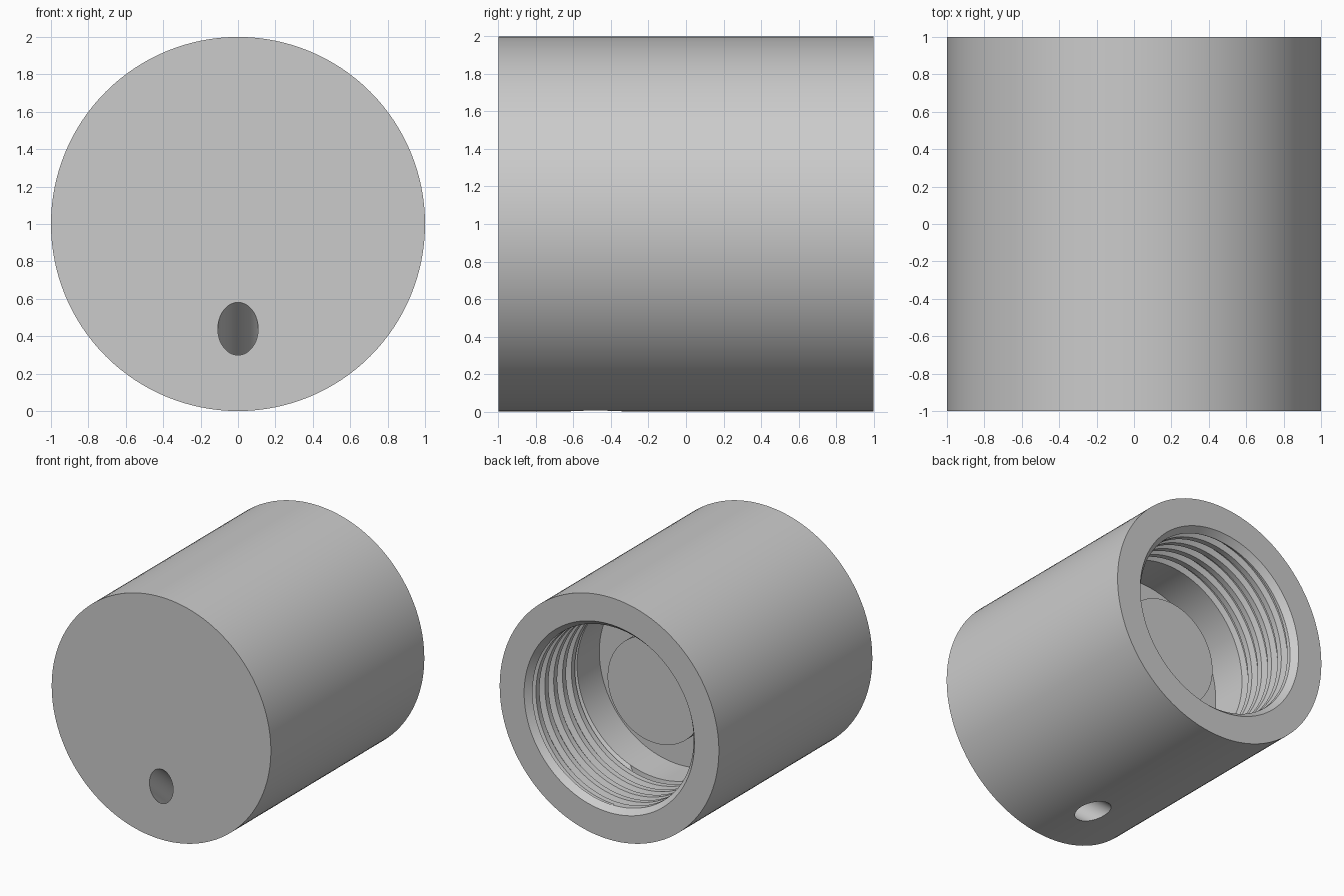
import bpy, bmesh, math
from mathutils import Vector

SEG = 128
BORE, PITCH = 0.735, 0.115
THREAD_IN, THREAD_OUT = 0.37, 0.95   # y range of the thread

cube = bpy.data.objects.get("Cube")
if cube:
    bpy.data.objects.remove(cube, do_unlink=True)

# One flat grey for the whole part
grey = bpy.data.materials.new("light_grey")
grey.use_nodes = True
grey.diffuse_color = (0.6, 0.6, 0.6, 1)
grey.node_tree.nodes["Principled BSDF"].inputs["Base Color"].default_value = grey.diffuse_color

bm = bmesh.new()


def point(r, t, y):
    return bm.verts.new((r * math.sin(t), y, 1 + r * math.cos(t)))


def bridge(rows):
    """Skin a list of open rows of vertices with quads."""
    for a, b in zip(rows, rows[1:]):
        for i in range(SEG):
            bm.faces.new((a[i], a[i + 1], b[i + 1], b[i]))


def ring(r, y):
    return [point(r, math.tau * i / SEG, y) for i in range(SEG + 1)]


# Outer shell, back rim and lead-in chamfer
outer = [ring(1, -1), ring(1, 1), ring(0.777, 1), ring(BORE, THREAD_OUT)]
bridge(outer)
bm.faces.new(outer[0][:-1])

# Helical thread: groove profile as (fraction of pitch, depth)
profile = [(0, 0), (0.4, 0), (0.55, 0.045), (0.85, 0.045)]
turns = math.ceil((THREAD_OUT - THREAD_IN) / PITCH) + 1
rows = []
for k in range(-1, turns + 1):
    for frac, depth in profile:
        row = []
        for i in range(SEG + 1):
            y = THREAD_IN + PITCH * (k + frac + i / SEG - 1)
            inside = THREAD_IN < y < THREAD_OUT
            y = min(max(y, THREAD_IN), THREAD_OUT)
            row.append(point(BORE + (depth if inside else 0), math.tau * i / SEG, y))
        rows.append(row)
bridge(rows)

# Plain bore wall, floor and raised round boss
inner = [ring(BORE, THREAD_IN), ring(BORE, 0.08), ring(0.435, 0.08), ring(0.435, 0.4)]
bridge(inner)
bm.faces.new(inner[-1][:-1])

bmesh.ops.remove_doubles(bm, verts=bm.verts, dist=0.0001)
bmesh.ops.dissolve_degenerate(bm, edges=bm.edges, dist=0.0001)
bmesh.ops.recalc_face_normals(bm, faces=bm.faces)
mesh = bpy.data.meshes.new("threaded_cap")
bm.to_mesh(mesh)
bm.free()
cap = bpy.data.objects.new("threaded_cap", mesh)
bpy.context.collection.objects.link(cap)
mesh.materials.append(grey)

# Slanted cord hole from the front face to the underside
start, end = Vector((0, -1, 0.44)), Vector((0, -0.476, 0))
bpy.ops.mesh.primitive_cylinder_add(vertices=64, radius=0.108, depth=1.4, location=(start + end) / 2)
cutter = bpy.context.object
cutter.name = "hole_cutter"
cutter.rotation_euler = (end - start).to_track_quat('Z', 'Y').to_euler()
cutter.hide_render = True
cutter.data.materials.append(grey)

cut = cap.modifiers.new("cord_hole", 'BOOLEAN')
cut.operation, cut.solver, cut.object = 'DIFFERENCE', 'EXACT', cutter
bpy.ops.object.select_all(action='DESELECT')
cap.select_set(True)
bpy.context.view_layer.objects.active = cap
bpy.ops.object.modifier_apply(modifier=cut.name)
bpy.data.objects.remove(cutter, do_unlink=True)
bpy.ops.object.shade_smooth_by_angle(angle=math.radians(25))
